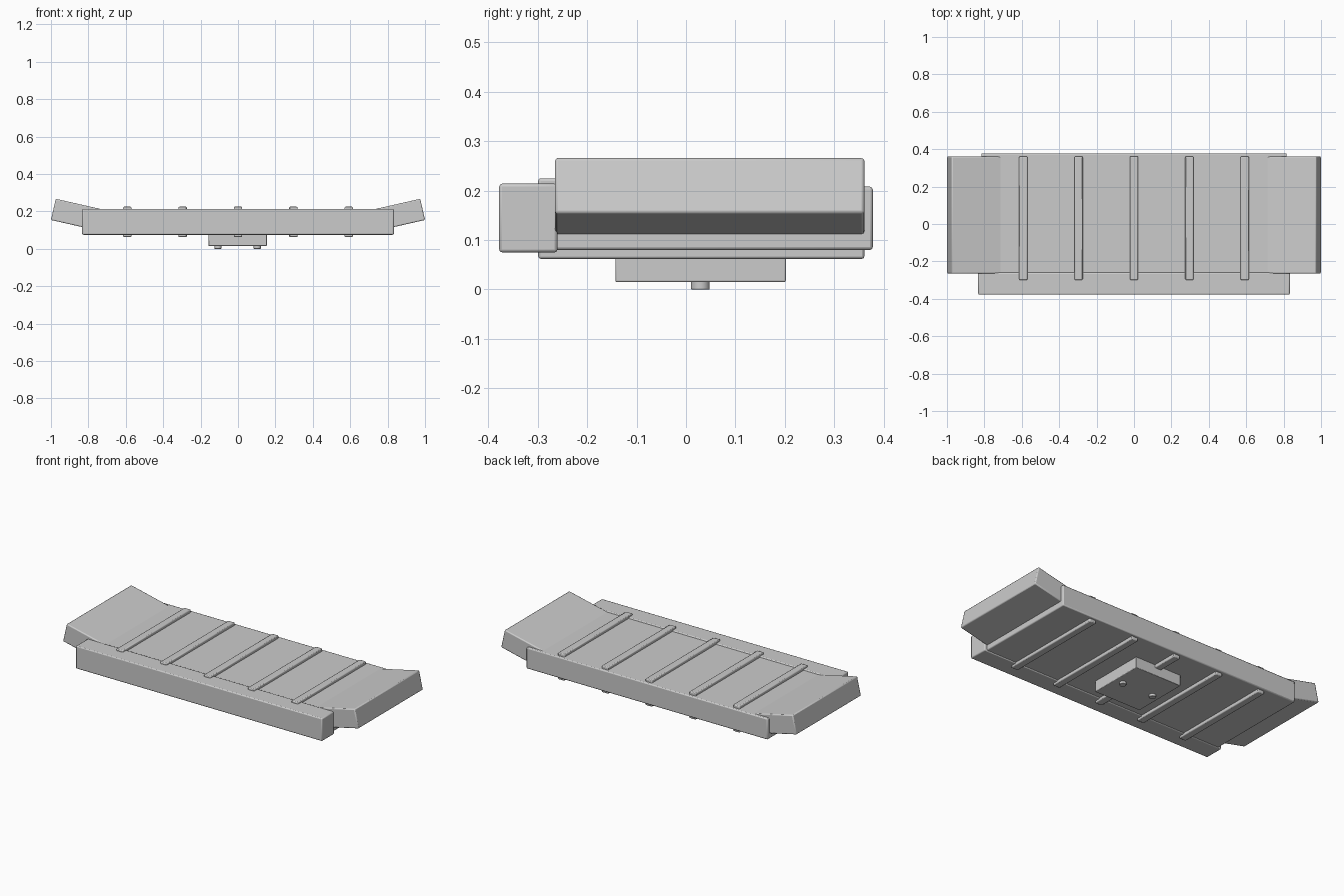
import bpy
from math import radians
from mathutils import Matrix, Vector

cube = bpy.data.objects.get("Cube")
if cube:
    bpy.data.objects.remove(cube)

grey = bpy.data.materials.new("light grey")
grey.use_nodes = True
colour = (0.6, 0.6, 0.6, 1)
grey.diffuse_color = colour
grey.node_tree.nodes["Principled BSDF"].inputs["Base Color"].default_value = colour


def finish(ob, name, bevel):
    ob.name = name
    ob.data.materials.append(grey)
    bpy.ops.object.shade_smooth_by_angle(angle=radians(35))
    if bevel:
        mod = ob.modifiers.new("Rounded edges", 'BEVEL')
        mod.width = bevel
        mod.segments = 2
        mod.limit_method = 'ANGLE'
    return ob


def box(name, low, high, bevel=0.006):
    low, high = Vector(low), Vector(high)
    bpy.ops.mesh.primitive_cube_add(size=1, location=(low + high) / 2)
    ob = bpy.context.object
    ob.data.transform(Matrix.Diagonal((high - low).to_4d()))
    return finish(ob, name, bevel)


# Main slab and the slightly larger front rail
box("deck", (-0.816, -0.32, 0.08), (0.816, 0.378, 0.208))
box("front_rail", (-0.833, -0.378, 0.075), (0.833, -0.26, 0.214))

# Cross ribs showing above and below the slab
for i in range(5):
    x = (i - 2) * 0.296
    box(f"rib_{i + 1}", (x - 0.022, -0.299, 0.062), (x + 0.022, 0.361, 0.225), 0.005)

# Upturned end wings, hinged on their outer bottom edge
for side, name in ((-1, "right_wing"), (1, "left_wing")):
    wing = box(name, (-0.15, -0.265, -0.058), (0.15, 0.361, 0.058))
    turn = Matrix.Rotation(radians(-12.8 * side), 4, 'Y')
    corner = turn @ Vector((0.15 * side, 0, -0.058))
    wing.rotation_euler = turn.to_euler()
    wing.location.x = side - corner.x
    wing.location.z = 0.154 - corner.z

# Mounting block and its two pins underneath
box("mount_block", (-0.158, -0.143, 0.015), (0.154, 0.202, 0.1), 0.003)
for x, name in ((-0.107, "right_pin"), (0.103, "left_pin")):
    bpy.ops.mesh.primitive_cylinder_add(vertices=24, radius=0.019, depth=0.03,
                                        location=(x, 0.029, 0.015))
    finish(bpy.context.object, name, 0.002)
